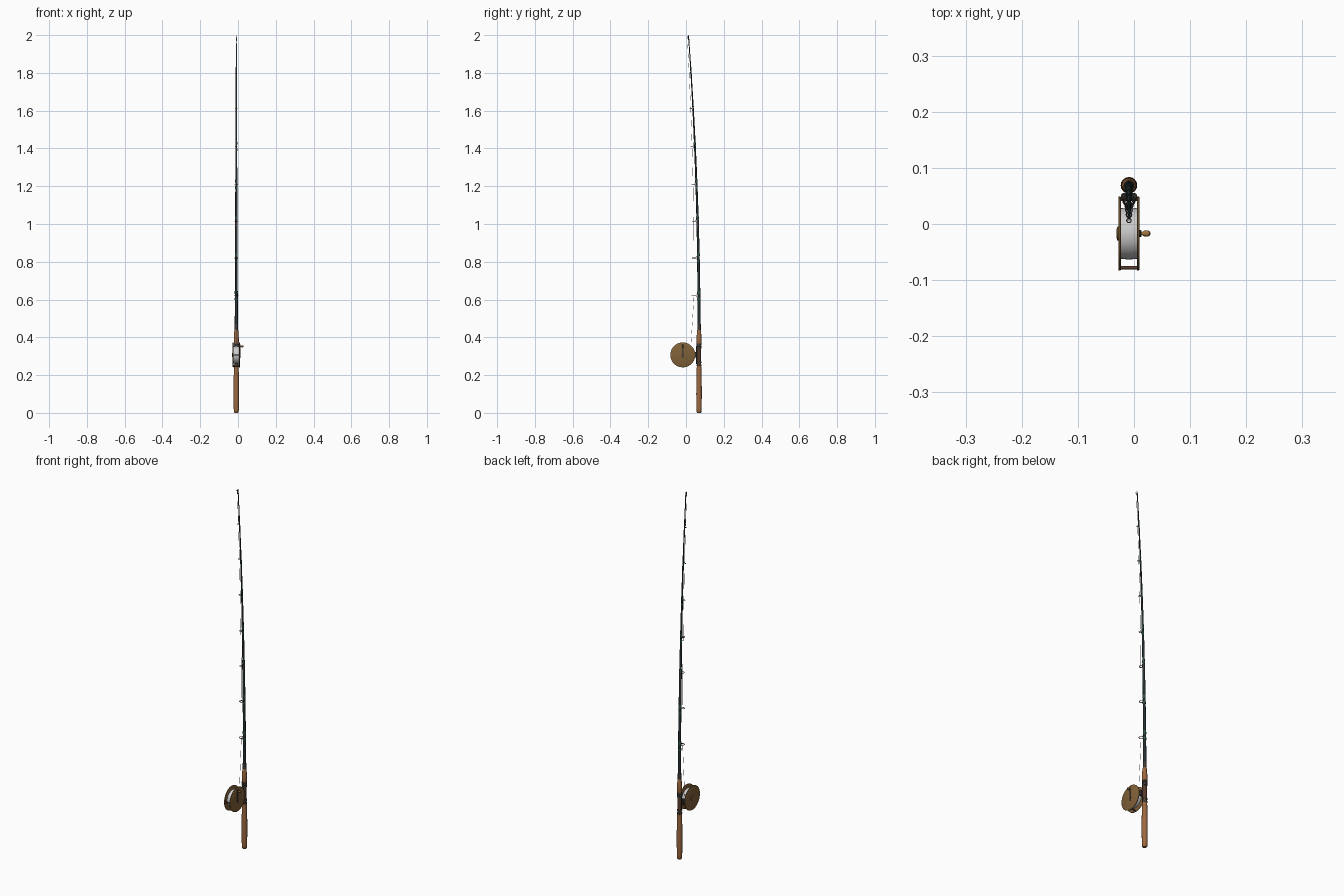
import bpy, bmesh, math
from mathutils import Vector

if "Cube" in bpy.data.objects:
    bpy.data.objects.remove(bpy.data.objects["Cube"])

CX, RY = -0.009, 0.069          # rod axis
REEL = Vector((0, -0.017, 0.307))  # reel axis (y, z)


def material(name, rgb):
    m = bpy.data.materials.new(name)
    m.diffuse_color = (*rgb, 1)
    m.use_nodes = True
    m.node_tree.nodes["Principled BSDF"].inputs["Base Color"].default_value = m.diffuse_color
    return m


cork = material("cork", (0.34, 0.14, 0.05))
blank = material("blank", (0.02, 0.03, 0.035))
wrap = material("wrap", (0.03, 0.1, 0.07))
bronze = material("bronze", (0.22, 0.12, 0.04))
dark = material("dark_metal", (0.05, 0.045, 0.04))
wood = material("wood", (0.1, 0.045, 0.025))
knob_mat = material("knob", (0.36, 0.17, 0.05))


def tube(name, pts, radii, mat=None, sides=12, axis=None):
    """Round skin along a path; a fixed axis makes it a lathe."""
    bm = bmesh.new()
    pts = [Vector(p) for p in pts]
    rings = []
    for i, p in enumerate(pts):
        d = Vector(axis) if axis else pts[min(i + 1, len(pts) - 1)] - pts[max(i - 1, 0)]
        q = d.to_track_quat('Z', 'Y')
        ring = []
        for k in range(sides):
            a = 2 * math.pi * k / sides
            ring.append(bm.verts.new(p + q @ Vector((math.cos(a), math.sin(a), 0)) * radii[i]))
        rings.append(ring)
    for a, b in zip(rings, rings[1:]):
        for k in range(sides):
            n = (k + 1) % sides
            bm.faces.new((a[k], a[n], b[n], b[k]))
    bm.faces.new(rings[0][::-1])
    bm.faces.new(rings[-1])
    return finish(name, bm, mat)


def finish(name, bm, mat):
    bmesh.ops.recalc_face_normals(bm, faces=bm.faces)
    me = bpy.data.meshes.new(name)
    bm.to_mesh(me)
    bm.free()
    ob = bpy.data.objects.new(name, me)
    bpy.context.collection.objects.link(ob)
    if mat:
        me.materials.append(mat)
    bpy.context.view_layer.objects.active = ob
    ob.select_set(True)
    bpy.ops.object.shade_smooth_by_angle(angle=math.radians(40))
    ob.select_set(False)
    return ob


def lathe_z(name, prof, mat, sides=16):
    return tube(name, [(CX, RY, z) for r, z in prof], [r for r, z in prof], mat, sides, (0, 0, 1))


def lathe_x(name, prof, mat, y=REEL.y, z=REEL.z, sides=32):
    return tube(name, [(x, y, z) for r, x in prof], [r for r, x in prof], mat, sides, (1, 0, 0))


def box(name, center, size, mat):
    bm = bmesh.new()
    bmesh.ops.create_cube(bm, size=1)
    for v in bm.verts:
        v.co = Vector([c + s * o for c, s, o in zip(center, size, v.co)])
    bmesh.ops.bevel(bm, geom=bm.edges[:], offset=min(size) * 0.2, segments=1, affect='EDGES')
    return finish(name, bm, mat)


def rod_y(z):
    return RY - 0.056 * max(0, (z - 0.44) / 1.56) ** 2


def rod_r(z):
    return 0.0085 - 0.0063 * (z - 0.44) / 1.56


# Grip, reel seat and fore grip
lathe_z("rear_grip", [(0.009, 0), (0.0125, 0.004), (0.0135, 0.02), (0.0148, 0.1),
                      (0.014, 0.18), (0.0125, 0.235), (0.0115, 0.25)], cork)
lathe_z("reel_seat", [(0.0105, 0.248), (0.0105, 0.368)], wood)
lathe_z("fore_grip", [(0.0115, 0.366), (0.0135, 0.375), (0.013, 0.4), (0.0105, 0.436), (0.009, 0.44)], cork)
for i, z in enumerate((0.252, 0.268, 0.344, 0.354, 0.364)):
    lathe_z(f"seat_ring_{i}", [(0.0125, z - 0.004), (0.0138, z - 0.002),
                               (0.0138, z + 0.002), (0.0125, z + 0.004)], dark)

# Tapered, gently bent blank
zs = [0.43 + i * (1.999 - 0.43) / 24 for i in range(25)]
tube("rod_blank", [(CX, rod_y(z), z) for z in zs], [rod_r(z) for z in zs], blank)
for i, z in enumerate((0.45, 1.0)):
    tube(f"ferrule_{i}", [(CX, rod_y(z + d), z + d) for d in (-0.015, 0.02)],
         [rod_r(z) + 0.0008] * 2, dark)

# Line guides: ring, two legs, thread wraps
guide_points = []
for i, z in enumerate((0.62, 0.82, 1.015, 1.21, 1.41, 1.61, 1.805, 1.995)):
    t = i / 7
    R, off = 0.012 - 0.007 * t, 0.026 - 0.019 * t
    y = rod_y(z)
    c = Vector((CX, y - off, z))
    guide_points.append(c)
    bm = bmesh.new()
    n, m, w = 16, 6, 0.0016 - 0.0005 * t
    grid = [[bm.verts.new(c + Vector(((R - w + w * math.cos(b)) * math.cos(a),
                                      (R - w + w * math.cos(b)) * math.sin(a), w * math.sin(b))))
             for b in (2 * math.pi * k / m for k in range(m))]
            for a in (2 * math.pi * j / n for j in range(n))]
    for j in range(n):
        for k in range(m):
            bm.faces.new((grid[j][k], grid[j - 1][k], grid[j - 1][k - 1], grid[j][k - 1]))
    finish(f"guide_ring_{i}", bm, bronze if i == 0 else dark)
    for s in ((-1, 1) if i < 7 else (-1,)):
        e = z + s * 0.022
        ye = rod_y(e) - rod_r(e)
        tube(f"guide_leg_{i}", [(CX, c.y + R - w, z), (CX, ye, z + s * 0.01), (CX, ye, e)],
             [0.0012] * 3, dark, 6)
        tube(f"thread_wrap_{i}", [(CX, rod_y(z + s * d), z + s * d) for d in (0.008, 0.011, 0.023, 0.026)],
             [rod_r(z) + k for k in (0.0001, 0.0006, 0.0006, 0.0001)], wrap)

# Fishing line from spool through the guides
path = [(CX, 0.024, 0.325)] + guide_points
tube("fishing_line", path, [0.0007] * len(path), None, 6)

# Reel: two plates, spool, pillars
for name, x0, x1 in (("left_plate", -0.028, -0.023), ("right_plate", 0.005, 0.010)):
    lathe_x(name, [(0.064, x0), (0.066, x0 + 0.001), (0.066, x1 - 0.001), (0.064, x1)], bronze, sides=40)
lathe_x("line_spool", [(0.045, -0.0235), (0.0465, -0.009), (0.045, 0.0055)], None, sides=40)
lathe_x("hub_cap", [(0.013, -0.027), (0.012, -0.030), (0.008, -0.031)], bronze, sides=20)
for i, deg in enumerate((3, 180, 270)):
    a = math.radians(deg)
    lathe_x(f"frame_pillar_{i}", [(0.003, -0.025), (0.003, 0.007)], wood,
            REEL.y + 0.061 * math.cos(a), REEL.z + 0.061 * math.sin(a), 10)

# Crank arm and knob
box("crank_arm", (0.011, REEL.y, 0.326), (0.003, 0.008, 0.07), dark)
lathe_x("crank_pivot", [(0.006, 0.009), (0.006, 0.0125), (0.004, 0.0135)], dark, sides=14)
lathe_x("crank_knob", [(0.003, 0.011), (0.003, 0.015), (0.005, 0.018), (0.0055, 0.024),
                       (0.004, 0.028), (0.002, 0.029)], knob_mat, z=0.352, sides=14)

# Foot joining reel to seat
box("foot_plate", (CX, 0.0565, 0.308), (0.012, 0.005, 0.1), dark)
box("foot_stem", (CX, 0.0485, 0.308), (0.028, 0.014, 0.03), dark)
